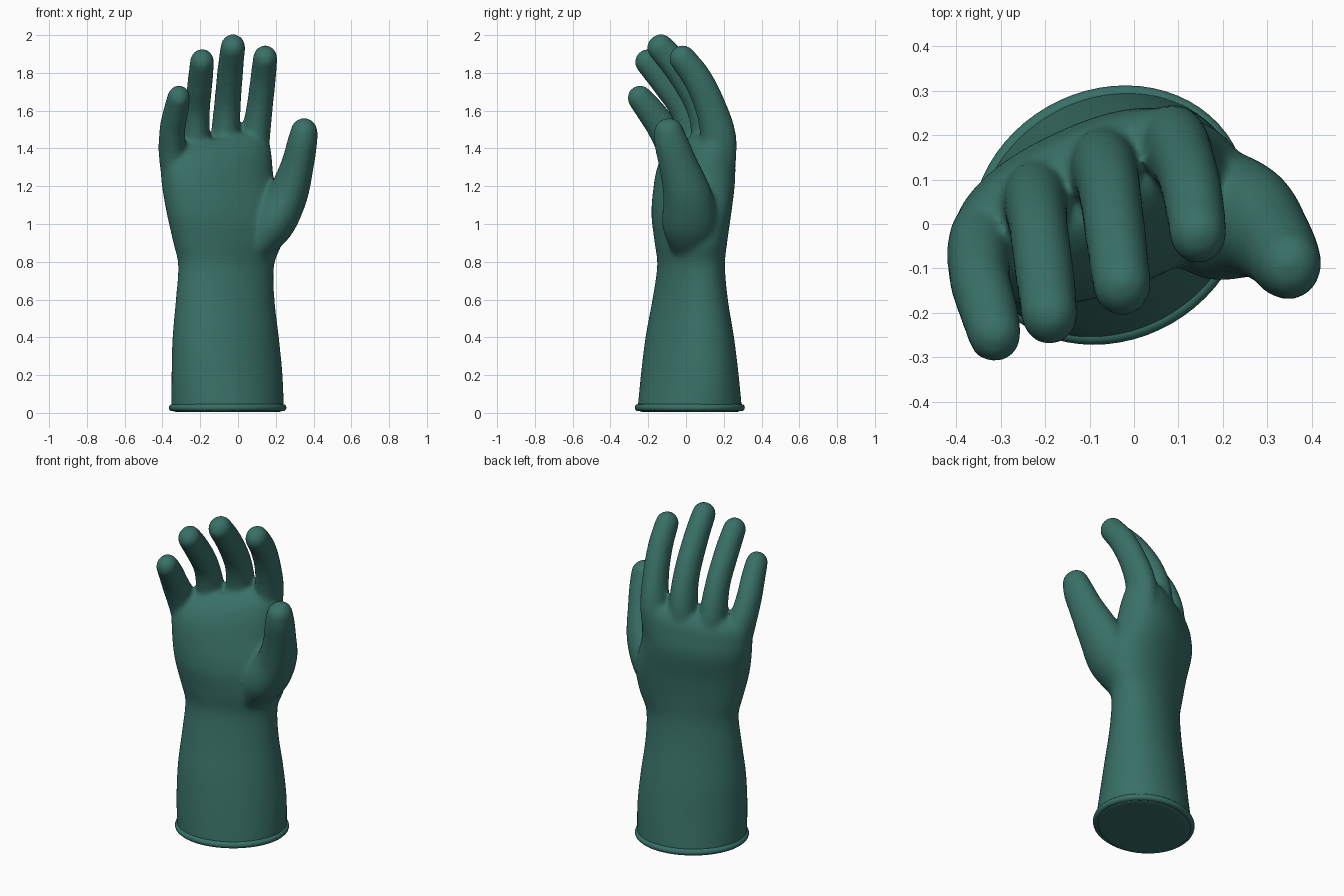
import bpy, bmesh, math
from mathutils import Vector

if "Cube" in bpy.data.objects:
    bpy.data.objects.remove(bpy.data.objects["Cube"])

green = bpy.data.materials.new("rubber green")
green.diffuse_color = (0.040, 0.162, 0.133, 1)
green.use_nodes = True
green.node_tree.nodes["Principled BSDF"].inputs["Base Color"].default_value = green.diffuse_color


def spline(keys, steps=6):
    """Catmull-Rom interpolation through tuples of numbers."""
    out = []
    for i in range(len(keys) - 1):
        p = [keys[max(0, min(len(keys) - 1, i + k))] for k in (-1, 0, 1, 2)]
        for s in range(steps):
            t = s / steps
            out.append([0.5 * (2 * b + (c - a) * t + (2 * a - 5 * b + 4 * c - d) * t * t
                               + (3 * b - a - 3 * c + d) * t ** 3) for a, b, c, d in zip(*p)])
    return out + [list(keys[-1])]


def skin(bm, rings):
    """Joins rings of points into a closed tube."""
    rows = [[bm.verts.new(p) for p in r] for r in rings]
    n = len(rows[0])
    for a, b in zip(rows, rows[1:]):
        for i in range(n):
            j = (i + 1) % n
            bm.faces.new((a[i], a[j], b[j], b[i]))
    bm.faces.new(rows[0][::-1])
    bm.faces.new(rows[-1])


def section(x, y, z, a, b, angle, power, tilt, n=56):
    """Turned superellipse, optionally tilted up toward +x."""
    pts = []
    ca, sa = math.cos(math.radians(angle)), math.sin(math.radians(angle))
    for i in range(n):
        t = math.tau * i / n
        c, s = math.cos(t), math.sin(t)
        u = a * math.copysign(abs(c) ** (2 / power), c)
        v = b * math.copysign(abs(s) ** (2 / power), s)
        dx = u * ca - v * sa
        pts.append((x + dx, y + u * sa + v * ca, z + tilt * dx))
    return pts


def finger(bm, keys, deep=0.2, n=24):
    """Tapered tube along (x, y, z, radius), deeper at the root, with a domed tip."""
    path = spline(keys)
    pos = [Vector(k[:3]) for k in path]
    m = len(pos)
    tang = [(pos[min(i + 1, m - 1)] - pos[max(i - 1, 0)]).normalized() for i in range(m)]
    stations = [(p, t, k[3], 1.1 + deep * (1 - i / (m - 1)))
                for i, (p, t, k) in enumerate(zip(pos, tang, path))]
    for i in range(1, 7):
        w = math.radians(i * 14)
        r = path[-1][3]
        stations.append((pos[-1] + tang[-1] * r * math.sin(w), tang[-1], r * math.cos(w), 1.1))
    rings = []
    for p, t, r, d in stations:
        u = Vector((1, 0, 0))
        u = (u - t * u.dot(t)).normalized()
        v = t.cross(u) * d
        rings.append([p + (u * math.cos(math.tau * i / n) + v * math.sin(math.tau * i / n)) * r
                      for i in range(n)])
    skin(bm, rings)


def make(name, bm):
    bmesh.ops.recalc_face_normals(bm, faces=bm.faces)
    me = bpy.data.meshes.new(name)
    bm.to_mesh(me)
    bm.free()
    me.materials.append(green)
    ob = bpy.data.objects.new(name, me)
    bpy.context.collection.objects.link(ob)
    return ob


bm = bmesh.new()
# sleeve, wrist and palm: x, y, z, half width, half depth, turn, squareness, tilt
skin(bm, [section(*k) for k in spline([
    (-0.055, 0.02, 0.004, 0.308, 0.268, 30, 2.0, 0),
    (-0.058, 0.02, 0.20, 0.310, 0.240, 30, 2.0, 0),
    (-0.065, 0.02, 0.40, 0.297, 0.211, 28, 2.05, 0),
    (-0.068, 0.022, 0.60, 0.273, 0.178, 24, 2.1, 0),
    (-0.063, 0.027, 0.78, 0.264, 0.160, 21, 2.1, 0),
    (-0.055, 0.026, 0.90, 0.298, 0.168, 20, 2.15, 0),
    (-0.065, 0.028, 1.05, 0.325, 0.178, 22, 2.2, 0),
    (-0.106, 0.045, 1.22, 0.313, 0.174, 25, 2.3, 0.05),
    (-0.115, 0.056, 1.33, 0.311, 0.152, 26, 2.4, 0.12),
    (-0.118, 0.070, 1.40, 0.302, 0.125, 26, 2.4, 0.17),
    (-0.118, 0.082, 1.45, 0.285, 0.080, 26, 2.4, 0.20),
])])
# four fingers, little to index
finger(bm, [(-0.320, -0.015, 1.18, 0.070), (-0.345, -0.045, 1.35, 0.074), (-0.347, -0.120, 1.50, 0.069),
            (-0.328, -0.190, 1.60, 0.066), (-0.313, -0.248, 1.672, 0.061)])
finger(bm, [(-0.210, 0.045, 1.25, 0.070), (-0.221, 0.050, 1.42, 0.074), (-0.215, -0.004, 1.60, 0.067),
            (-0.201, -0.110, 1.75, 0.067), (-0.190, -0.205, 1.862, 0.064)])
finger(bm, [(-0.080, 0.105, 1.25, 0.070), (-0.069, 0.123, 1.45, 0.076), (-0.056, 0.080, 1.63, 0.071),
            (-0.041, -0.030, 1.81, 0.069), (-0.027, -0.138, 1.938, 0.066)])
finger(bm, [(0.070, 0.158, 1.25, 0.075), (0.092, 0.172, 1.45, 0.077), (0.115, 0.130, 1.62, 0.070),
            (0.133, 0.060, 1.77, 0.068), (0.144, -0.022, 1.880, 0.065)])
# thumb with its fleshy base
finger(bm, [(0.090, 0.030, 0.87, 0.085), (0.180, 0.022, 1.00, 0.118), (0.262, 0.008, 1.15, 0.107),
            (0.314, -0.040, 1.31, 0.088), (0.340, -0.078, 1.43, 0.080), (0.350, -0.092, 1.49, 0.072)])
glove = make("glove_body", bm)

# fuse the pieces into one soft skin
rm = glove.modifiers.new("fuse", "REMESH")
rm.mode = "VOXEL"
rm.voxel_size = 0.012
sm = glove.modifiers.new("soften", "SMOOTH")
sm.factor = 0.5
sm.iterations = 16
bpy.context.view_layer.objects.active = glove
glove.select_set(True)
for name in ("fuse", "soften"):
    bpy.ops.object.modifier_apply(modifier=name)
glove.data.materials.clear()
glove.data.materials.append(green)
for p in glove.data.polygons:
    p.material_index = 0
bpy.ops.object.shade_smooth_by_angle(angle=math.radians(50))
glove.select_set(False)

# rolled rim round the cuff opening
bm = bmesh.new()
N, M, R = 64, 12, 0.019
sides = []
for k in range(M + 1):
    q = math.tau * k / M
    grow = R * math.cos(q)
    ring = section(-0.055, 0.02, 0.028 + R * math.sin(q), 0.302 + grow, 0.262 + grow, 30, 2.0, 0, N)
    sides.append([bm.verts.new(p) for p in ring])
for a, b in zip(sides, sides[1:]):
    for i in range(N):
        j = (i + 1) % N
        bm.faces.new((a[i], a[j], b[j], b[i]))
bmesh.ops.remove_doubles(bm, verts=bm.verts, dist=1e-5)
rim = make("cuff_rim", bm)
for p in rim.data.polygons:
    p.use_smooth = True
